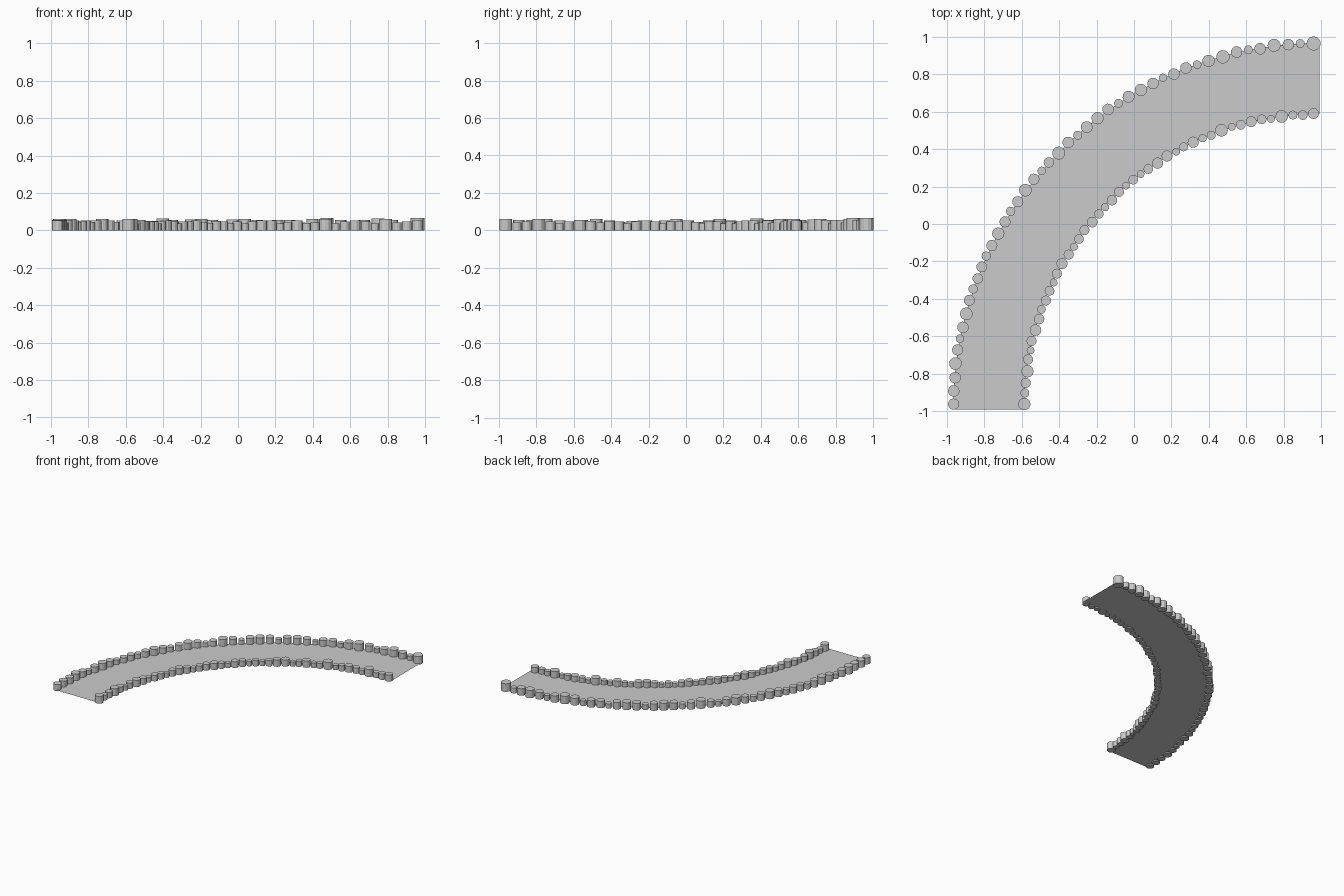
import bpy, bmesh, math, random

if "Cube" in bpy.data.objects:
    bpy.data.objects.remove(bpy.data.objects["Cube"])

random.seed(4)
CX, CY = 0.993, -0.993          # centre of the quarter turn
R_OUT, R_IN = 1.960, 1.580      # radii of the two stone rows

# stone radii in thousandths, from the front end to the right end
OUTER = [30, 31, 31, 34, 30, 23, 31, 34, 30, 25, 28, 29, 25, 30, 33, 30, 25, 30,
         34, 30, 23, 28, 35, 31, 24, 32, 33, 31, 24, 32, 33, 31, 22, 31, 31, 23,
         33, 36, 31, 24, 31, 35, 31, 24, 38]
INNER = [33, 24, 27, 33, 27, 21, 27, 31, 28, 23, 27, 26, 21, 27, 30, 27, 21, 26,
         27, 29, 25, 22, 28, 27, 21, 26, 21, 26, 30, 30, 21, 24, 30, 22, 24, 34,
         21, 26, 29, 26, 21, 34, 24, 26, 29]


def on_arc(r, t):
    """t = 0 at the front end, pi/2 at the right end"""
    return CX - r * math.cos(t), CY + r * math.sin(t)


def finish(bm, name):
    bmesh.ops.recalc_face_normals(bm, faces=bm.faces)
    me = bpy.data.meshes.new(name)
    bm.to_mesh(me)
    bm.free()
    ob = bpy.data.objects.new(name, me)
    bpy.context.collection.objects.link(ob)
    return ob


def stone_row(name, radius, sizes):
    """Row of touching short round stones, spaced by their sizes"""
    bm = bmesh.new()
    steps = [0.0]
    for a, b in zip(sizes, sizes[1:]):
        steps.append(steps[-1] + a + b)
    t0, t1 = 0.030 / radius, math.pi / 2 - 0.033 / radius
    sides = 12
    for s, d in zip(sizes, steps):
        x, y = on_arc(radius + random.uniform(-.004, .004),
                      t0 + (t1 - t0) * d / steps[-1])
        r = s / 1000
        h = min(0.066, r * 1.8)
        turn = random.uniform(0, math.tau)
        ring = [(x + r * math.cos(turn + math.tau * i / sides),
                 y + r * math.sin(turn + math.tau * i / sides)) for i in range(sides)]
        low = [bm.verts.new((px, py, 0)) for px, py in ring]
        top = [bm.verts.new((px, py, h)) for px, py in ring]
        bm.faces.new(low[::-1])
        bm.faces.new(top)
        for i in range(sides):
            j = (i + 1) % sides
            bm.faces.new((low[i], low[j], top[j], top[i]))
    return finish(bm, name)


# flat curved path surface
bm = bmesh.new()
N = 32
pairs = []
for i in range(N + 1):
    t = math.pi / 2 * i / N
    pairs.append([bm.verts.new((*on_arc(r, t), 0.008)) for r in (R_OUT, R_IN)])
for (a, b), (c, d) in zip(pairs, pairs[1:]):
    bm.faces.new((a, b, d, c))
path = finish(bm, "path_surface")
if path.data.polygons[0].normal.z < 0:
    path.data.flip_normals()

# border stones
stone_row("outer_border_stones", R_OUT, OUTER)
stone_row("inner_border_stones", R_IN, INNER)
